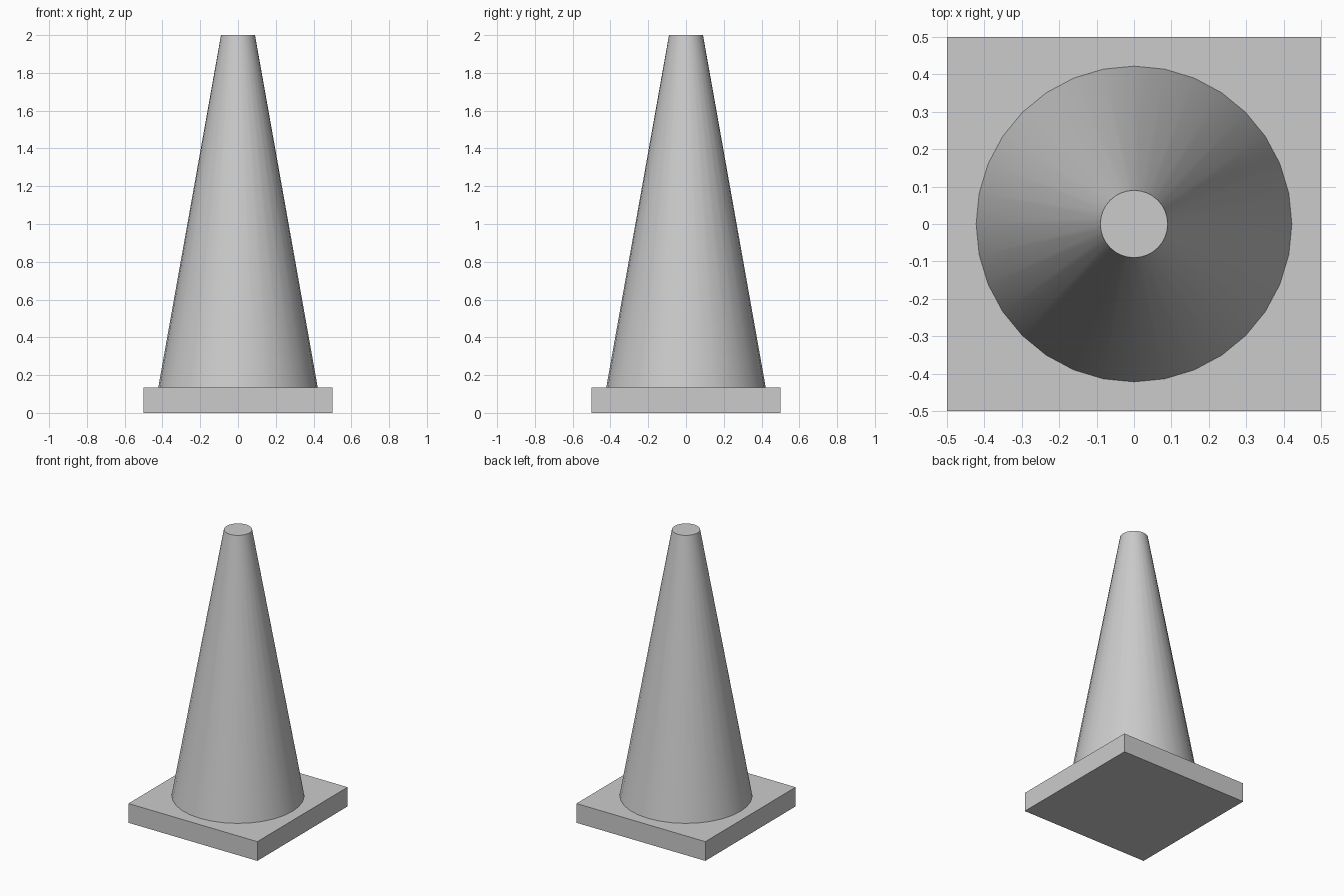
import bpy
import math

if "Cube" in bpy.data.objects:
    bpy.data.objects.remove(bpy.data.objects["Cube"])

BASE_H, TOTAL_H = 0.135, 2.0

# Square foot slab
bpy.ops.mesh.primitive_cube_add(size=1, location=(0, 0, BASE_H / 2))
base = bpy.context.object
base.name = "base_plate"
base.scale = (1, 1, BASE_H)
bpy.ops.object.transform_apply(location=False, rotation=False, scale=True)

# Tapered body with a flat top
bpy.ops.mesh.primitive_cone_add(vertices=32, radius1=0.422, radius2=0.09,
                                depth=TOTAL_H - BASE_H,
                                location=(0, 0, (TOTAL_H + BASE_H) / 2))
cone = bpy.context.object
cone.name = "cone_body"
bpy.ops.object.shade_smooth_by_angle(angle=math.radians(30))
